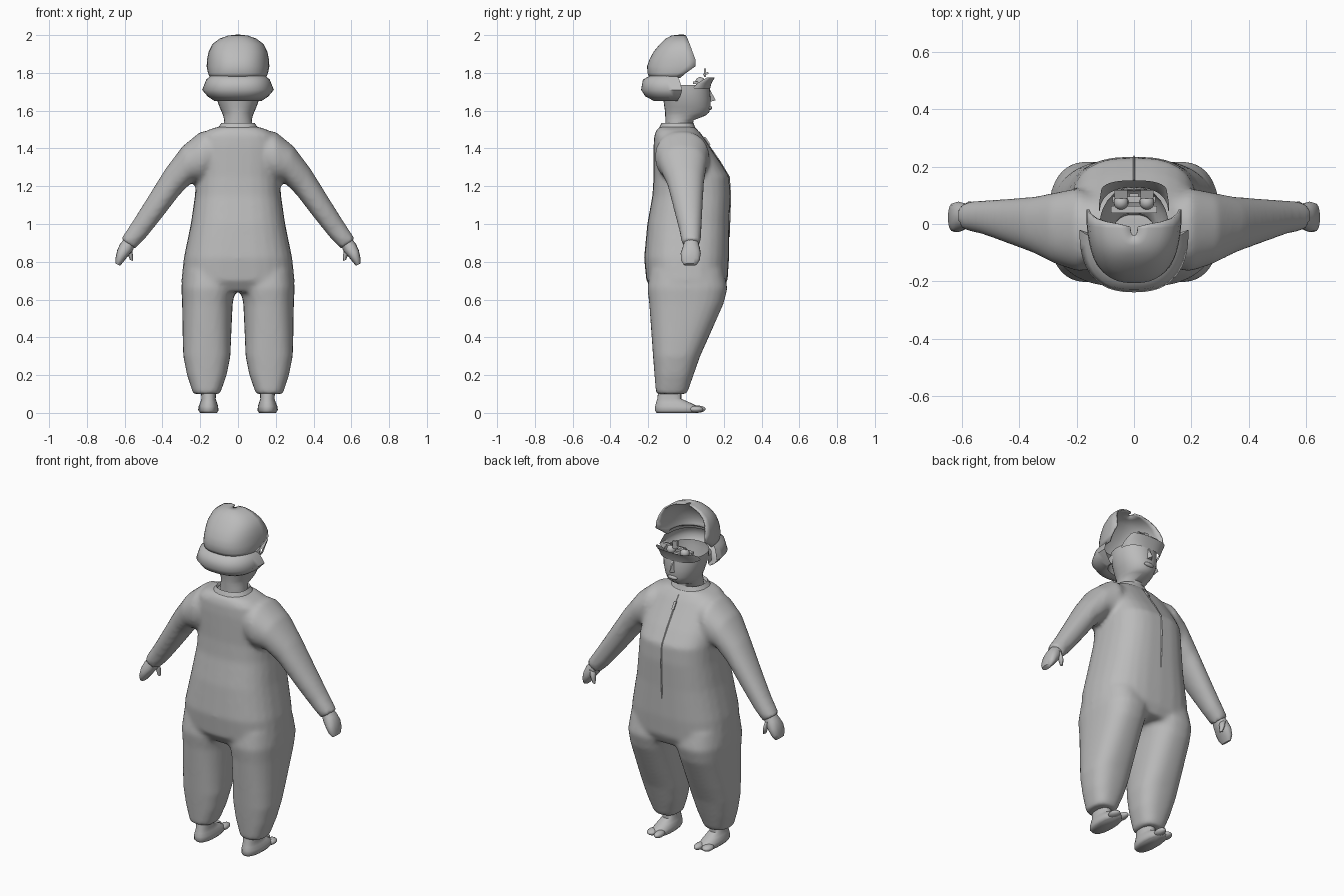
import bpy, math
from mathutils import Vector

grey = bpy.data.materials.new("grey")
grey.diffuse_color = (0.5, 0.5, 0.5, 1)


def make(name, verts, faces, angle=60):
    me = bpy.data.meshes.new(name)
    me.from_pydata([tuple(v) for v in verts], [], faces)
    me.materials.append(grey)
    ob = bpy.data.objects.new(name, me)
    bpy.context.collection.objects.link(ob)
    bpy.ops.object.select_all(action='DESELECT')
    ob.select_set(True)
    bpy.context.view_layer.objects.active = ob
    bpy.ops.object.shade_smooth_by_angle(angle=math.radians(angle))
    return ob


def loft(rings, n=28, caps=(True, True)):
    """rings: (centre, u, v, power) -> closed tube of superellipses"""
    verts, faces = [], []
    for c, u, v, p in rings:
        for i in range(n):
            a = 2 * math.pi * i / n
            cs, sn = math.cos(a), math.sin(a)
            verts.append(Vector(c)
                         + Vector(u) * math.copysign(abs(cs) ** (2 / p), cs)
                         + Vector(v) * math.copysign(abs(sn) ** (2 / p), sn))
    for r in range(len(rings) - 1):
        for i in range(n):
            j = (i + 1) % n
            faces.append((r * n + i, r * n + j, (r + 1) * n + j, (r + 1) * n + i))
    if caps[0]:
        faces.append(tuple(reversed(range(n))))
    if caps[1]:
        faces.append(tuple(range((len(rings) - 1) * n, len(rings) * n)))
    return verts, faces


def upright(rows, p=2.4):
    """rows: (z, x0, x1, y0, y1) -> horizontal rings"""
    return [(((x0 + x1) / 2, (y0 + y1) / 2, z), ((x1 - x0) / 2, 0, 0),
             (0, (y1 - y0) / 2, 0), p) for z, x0, x1, y0, y1 in rows]


def u_sheet(rows, n=24, p=0.8):
    """rows: (z, half width, closed y, open y) -> U-shaped open sheet"""
    verts, faces = [], []
    for z, hx, yc, yo in rows:
        for i in range(n + 1):
            t = math.pi * (i / n - 0.5)
            s, c = math.sin(t), max(math.cos(t), 0)
            verts.append((hx * math.copysign(abs(s) ** p, s), yo + (yc - yo) * c ** p, z))
    m = n + 1
    for r in range(len(rows) - 1):
        for i in range(n):
            faces.append((r * m + i, r * m + i + 1, (r + 1) * m + i + 1, (r + 1) * m + i))
    return verts, faces


def merge(parts):
    verts, faces = [], []
    for v, f in parts:
        k = len(verts)
        verts += v
        faces += [tuple(i + k for i in q) for q in f]
    return verts, faces


def flip(part):
    v, f = part
    return [Vector((-p[0], p[1], p[2])) for p in v], [tuple(reversed(q)) for q in f]


def ball(name, loc, size, seg=14):
    bpy.ops.mesh.primitive_uv_sphere_add(segments=seg, ring_count=8, location=loc)
    ob = bpy.context.object
    ob.name, ob.scale = name, size
    ob.data.materials.append(grey)
    bpy.ops.object.shade_smooth()
    return ob


def box(name, loc, size, rot=(0, 0, 0)):
    bpy.ops.mesh.primitive_cube_add(size=1, location=loc, rotation=rot)
    ob = bpy.context.object
    ob.name, ob.scale = name, size
    ob.data.materials.append(grey)


# suit: torso, legs and sleeves fused into one smooth skin
torso = loft(upright([(z, -h, h, a, b) for z, h, a, b in (
    (0.64, 0.27, -0.17, 0.19), (0.70, 0.30, -0.21, 0.22), (0.82, 0.287, -0.222, 0.228),
    (1.0, 0.25, -0.205, 0.23), (1.15, 0.228, -0.178, 0.235), (1.25, 0.222, -0.172, 0.23),
    (1.33, 0.222, -0.172, 0.18), (1.41, 0.215, -0.172, 0.125), (1.47, 0.195, -0.168, 0.085),
    (1.50, 0.155, -0.155, 0.06), (1.515, 0.105, -0.14, 0.045))], 2.7))
leg = loft(upright([
    (0.10, 0.097, 0.235, -0.155, 0.0), (0.115, 0.09, 0.242, -0.16, 0.01),
    (0.2, 0.06, 0.27, -0.167, 0.04), (0.3, 0.04, 0.29, -0.175, 0.075),
    (0.4, 0.036, 0.293, -0.182, 0.12), (0.58, 0.028, 0.296, -0.195, 0.2),
    (0.66, 0.012, 0.30, -0.205, 0.22), (0.76, 0.005, 0.29, -0.19, 0.2)], 2.5))
sleeve_rows = (  # outer x, z, inner x, z, back y, front y
    (0.10, 1.50, 0.10, 1.27, -0.15, 0.09), (0.20, 1.488, 0.19, 1.22, -0.165, 0.125),
    (0.295, 1.41, 0.245, 1.22, -0.14, 0.11), (0.385, 1.29, 0.31, 1.155, -0.10, 0.095),
    (0.475, 1.145, 0.41, 1.025, -0.065, 0.088), (0.56, 1.01, 0.49, 0.925, -0.035, 0.082),
    (0.62, 0.92, 0.545, 0.87, -0.022, 0.077))
sleeve = loft([(((a + c) / 2, (e + f) / 2, (b + d) / 2), ((a - c) / 2, 0, (b - d) / 2),
                (0, (f - e) / 2, 0), 2.2) for a, b, c, d, e, f in sleeve_rows])
suit = make("suit", *merge([torso, leg, flip(leg), sleeve, flip(sleeve)]))
mod = suit.modifiers.new("fuse", 'REMESH')
mod.mode, mod.voxel_size, mod.use_smooth_shade = 'VOXEL', 0.013, True
mod = suit.modifiers.new("soften", 'SMOOTH')
mod.factor, mod.iterations = 0.5, 6

# collar
make("collar", *loft(upright([(1.495, -0.12, 0.12, -0.147, 0.055),
                              (1.52, -0.098, 0.098, -0.137, 0.045),
                              (1.535, -0.088, 0.088, -0.13, 0.04),
                              (1.52, -0.08, 0.08, -0.12, 0.032)]), caps=(False, False)))

# zip strip down the chest, with its pull
zip_path = ((1.49, 0.064), (1.41, 0.122), (1.33, 0.177), (1.25, 0.225),
            (1.15, 0.232), (1.0, 0.227), (0.93, 0.225))
zv, zf = [], []
for z, y in zip_path:
    zv += [(-0.006, y, z), (0, y + 0.007, z), (0.006, y, z)]
for r in range(len(zip_path) - 1):
    for i in (0, 1):
        zf.append((r * 3 + i, r * 3 + i + 1, r * 3 + i + 4, r * 3 + i + 3))
make("zip_strip", zv, zf)
box("zip_pull", (0, 0.112, 1.44), (0.014, 0.008, 0.05), (0.6, 0, 0))

# hands, thumbs, feet and toes on both sides
hand = loft([((0.57, 0.028, 0.91), (0.028, 0, 0.018), (0, 0.036, 0), 2),
             ((0.592, 0.027, 0.875), (0.032, 0, 0.02), (0, 0.045, 0), 2.2),
             ((0.612, 0.025, 0.845), (0.027, 0, 0.018), (0, 0.053, 0), 2.4),
             ((0.628, 0.023, 0.81), (0.02, 0, 0.012), (0, 0.05, 0), 2.4),
             ((0.636, 0.022, 0.785), (0.012, 0, 0.006), (0, 0.035, 0), 2.2)], 16)
thumb = loft([((0.58, 0.055, 0.88), (0.018, 0, 0.01), (0, 0.018, 0), 2),
              ((0.572, 0.062, 0.845), (0.015, 0, 0.006), (0, 0.017, 0), 2),
              ((0.565, 0.062, 0.808), (0.008, 0, 0.003), (0, 0.01, 0), 2)], 10)
foot = loft(upright([
    (0.0, 0.112, 0.2, -0.155, 0.065), (0.012, 0.104, 0.21, -0.165, 0.078),
    (0.035, 0.105, 0.208, -0.163, 0.06), (0.055, 0.112, 0.2, -0.158, 0.02),
    (0.075, 0.118, 0.193, -0.152, -0.025), (0.13, 0.115, 0.198, -0.145, -0.025)], 2.3), 20)
for side, name in ((1, "right"), (-1, "left")):
    for label, part in (("hand", hand), ("thumb", thumb), ("foot", foot)):
        make(name + "_" + label, *(part if side > 0 else flip(part)))
    ball(name + "_big_toe", (side * 0.132, 0.062, 0.02), (0.024, 0.042, 0.019))
    ball(name + "_small_toes", (side * 0.182, 0.052, 0.019), (0.03, 0.04, 0.018))

# neck and face, open at the top
head_rows = [(z, -h, h, a, b) for z, h, a, b in (
    (1.48, 0.08, -0.11, 0.03), (1.55, 0.073, -0.108, 0.04), (1.572, 0.078, -0.11, 0.10),
    (1.59, 0.085, -0.11, 0.122), (1.62, 0.098, -0.115, 0.13), (1.66, 0.112, -0.12, 0.131),
    (1.70, 0.118, -0.13, 0.128), (1.735, 0.12, -0.13, 0.122))]
make("head", *loft(upright(head_rows, 2.1), caps=(False, False)))
make("nose", [(-0.02, 0.12, 1.645), (0.02, 0.12, 1.645), (0, 0.157, 1.655),
              (-0.008, 0.12, 1.725), (0.008, 0.12, 1.725)],
     [(0, 1, 2), (1, 4, 2), (4, 3, 2), (3, 0, 2)])
ball("lips", (0, 0.126, 1.615), (0.032, 0.012, 0.012))
make("brow", *u_sheet([(1.715, 0.12, 0.127, 0.03), (1.745, 0.122, 0.135, 0.06),
                       (1.775, 0.115, 0.152, 0.11)]))

# eyes, lashes and mouth parts sitting inside the open face
for s in (-1, 1):
    ball("eyeball", (s * 0.045, 0.075, 1.752), (0.026, 0.026, 0.026))
    box("eyelash", (s * 0.045, 0.105, 1.795), (0.045, 0.03, 0.01), (0.4, 0, 0))
box("upper_teeth", (0, 0.05, 1.748), (0.16, 0.025, 0.015))
box("lower_teeth", (0, 0.085, 1.735), (0.15, 0.02, 0.012))
box("bridge", (0, 0.10, 1.80), (0.03, 0.012, 0.045))

# hair: open crown shell and a rolled lower part
crown = make("hair_crown", *u_sheet([
    (1.775, 0.145, -0.19, -0.03), (1.80, 0.155, -0.2, 0.0), (1.835, 0.162, -0.202, 0.05),
    (1.87, 0.16, -0.19, 0.05), (1.91, 0.152, -0.168, 0.035), (1.95, 0.132, -0.135, 0.02),
    (1.978, 0.095, -0.105, 0.008), (1.994, 0.05, -0.075, 0.0), (1.998, 0.012, -0.04, -0.01)]))
mod = crown.modifiers.new("thickness", 'SOLIDIFY')
mod.thickness, mod.offset = 0.008, 0
make("hair_roll", *u_sheet([
    (1.80, 0.135, -0.17, -0.04), (1.78, 0.15, -0.2, -0.045), (1.765, 0.168, -0.228, -0.035),
    (1.71, 0.19, -0.238, -0.02), (1.675, 0.16, -0.215, -0.03), (1.652, 0.125, -0.17, -0.045),
    (1.66, 0.11, -0.14, -0.05), (1.71, 0.115, -0.135, -0.04)]))
